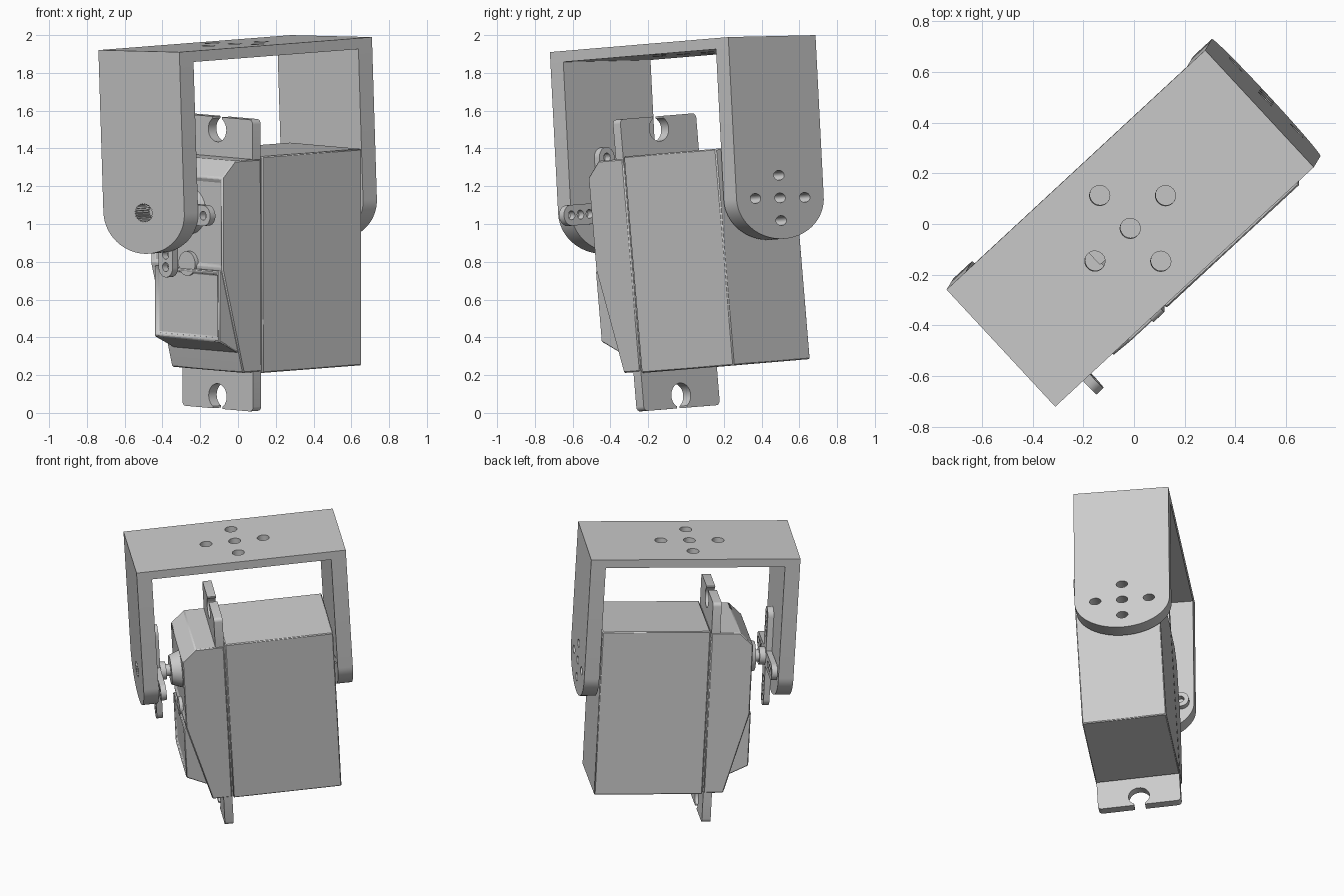
import bpy, bmesh, math
from mathutils import Vector, Matrix

cube = bpy.data.objects.get("Cube")
if cube:
    bpy.data.objects.remove(cube, do_unlink=True)

# Single grey material
grey = bpy.data.materials.new("plain grey")
grey.use_nodes = True
grey.diffuse_color = (0.6, 0.6, 0.6, 1)
grey.node_tree.nodes["Principled BSDF"].inputs["Base Color"].default_value = (0.6, 0.6, 0.6, 1)

# Local frames: x = width, y = shaft axis, z = up
L = Vector((0.732, 0.678, 0.057)).normalized()
W = Vector((0.687, -0.727, -0.016))
W = (W - L * W.dot(L)).normalized()
U = W.cross(L)
BRACKET = Matrix((W, L, U)).transposed().to_4x4()
BRACKET.translation = (-0.015, -0.0175, 1.955)
SERVO = BRACKET @ Matrix.Translation((0, 0, -0.858)) @ Matrix.Rotation(0.043, 4, 'Y')

# Order in which (profile a, profile b, depth) become x, y, z
PLACE = {'x': lambda a, b, d: (d, a, b),
         'y': lambda a, b, d: (a, d, b),
         'z': lambda a, b, d: (a, b, d)}


def prism(name, frame, axis, pts, d0, d1, scale=1.0, inset=0.0, bevel=0.0):
    """Extrude a profile along an axis; scale shrinks the far end about its middle."""
    bm = bmesh.new()
    ca = sum(p[0] for p in pts) / len(pts)
    cb = sum(p[1] for p in pts) / len(pts)
    near = [bm.verts.new(PLACE[axis](a, b, d0)) for a, b in pts]
    far = [bm.verts.new(PLACE[axis](ca + (a - ca) * scale, cb + (b - cb) * scale, d1)) for a, b in pts]
    bm.faces.new(near)
    bm.faces.new(far[::-1])
    for i in range(len(pts)):
        j = (i + 1) % len(pts)
        bm.faces.new((near[i], far[i], far[j], near[j]))
    bmesh.ops.recalc_face_normals(bm, faces=bm.faces)
    if inset:
        bm.normal_update()
        front = [f for f in bm.faces if f.normal.y < -0.99]
        bmesh.ops.inset_region(bm, faces=front, thickness=inset)
        bmesh.ops.inset_region(bm, faces=front, thickness=0.006, depth=-0.012)
    me = bpy.data.meshes.new(name)
    bm.to_mesh(me)
    bm.free()
    me.materials.append(grey)
    ob = bpy.data.objects.new(name, me)
    bpy.context.collection.objects.link(ob)
    ob.matrix_world = frame
    if bevel:
        mod = ob.modifiers.new("edge", 'BEVEL')
        mod.width, mod.segments, mod.limit_method = bevel, 1, 'ANGLE'
    return ob


def oval(a, b, ra, rb, n=28, start=0.0, sweep=math.tau):
    closed = sweep > 6.2
    steps = n if closed else n - 1
    return [(a + ra * math.cos(start + sweep * i / steps),
             b + rb * math.sin(start + sweep * i / steps)) for i in range(n)]


def rect(a0, a1, b0, b1):
    return [(a0, b0), (a1, b0), (a1, b1), (a0, b1)]


def capsule(half, r, vertical):
    """Rounded bar centred on the shaft."""
    pts = oval(half - r, 0, r, r, 12, -math.pi / 2, math.pi)
    pts += oval(r - half, 0, r, r, 12, math.pi / 2, math.pi)
    return [(SHAFT - b, a) if vertical else (SHAFT + a, b) for a, b in pts]


def cut(ob, cutters):
    """Subtract cutters, bake the result and drop the cutters."""
    for c in cutters:
        c.hide_render = True
        mod = ob.modifiers.new("cut", 'BOOLEAN')
        mod.operation, mod.solver, mod.object = 'DIFFERENCE', 'EXACT', c
    bpy.context.view_layer.update()
    dg = bpy.context.evaluated_depsgraph_get()
    me = bpy.data.meshes.new_from_object(ob.evaluated_get(dg))
    ob.modifiers.clear()
    ob.data = me
    for c in cutters:
        bpy.data.objects.remove(c, do_unlink=True)


def five_holes(axis, a, b, da, db, ra, rb, d0, d1):
    spots = [(0, 0), (da, 0), (-da, 0), (0, db), (0, -db)]
    return [prism("cutter", BRACKET, axis, oval(a + i, b + j, ra, rb, 24), d0, d1) for i, j in spots]


parts = []
HALF, LONG, WALL = 0.315, 0.696, 0.1
PIVOT = -0.858

# Bracket: top plate and two round-ended arms
top = prism("bracket_top", BRACKET, 'z', rect(-HALF, HALF, WALL - LONG, LONG - WALL), -0.058, 0)
cut(top, five_holes('z', 0, 0, 0.177, 0.19, 0.04, 0.04, -0.2, 0.1))
outline = [(HALF, 0), (-HALF, 0)] + oval(0, PIVOT, HALF, 0.217, 40, math.pi, math.pi)
arm_far = prism("bracket_arm_plain", BRACKET, 'y', outline, LONG - WALL, LONG)
cut(arm_far, five_holes('y', 0, PIVOT, 0.178, 0.12, 0.038, 0.026, 0.4, 0.9))
arm_horn = prism("bracket_arm_splined", BRACKET, 'y', outline, -LONG, WALL - LONG)
spline = [(math.cos(t) * r * 0.07, PIVOT + math.sin(t) * r * 0.05)
          for t, r in ((math.tau * i / 48, 1 if i % 2 else 0.87) for i in range(48))]
cut(arm_horn, [prism("cutter", BRACKET, 'y', spline, -0.9, -0.4)])
parts += [top, arm_far, arm_horn]

# Motor body and gear case
W0, W1, MID, SHAFT = -0.233, 0.325, 0.046, 0.06
CENTRE = -0.29
FACE = -0.43
parts.append(prism("motor_body", SERVO, 'y', rect(W0, W1, -0.863, 0.287), -0.142, 0.577, bevel=0.006))
parts.append(prism("body_seam", SERVO, 'y', rect(W0 + 0.008, W1 - 0.008, -0.85, 0.27), -0.155, -0.13))
case = [(-0.15, 0.275), (-0.34, 0.275), (FACE, 0.19), (FACE, -0.3), (-0.28, -0.855), (-0.15, -0.855)]
parts.append(prism("gear_case", SERVO, 'x', case, W0, W1, inset=0.025, bevel=0.007))
block = [(-0.3, -0.305), (-0.445, -0.305), (-0.445, -0.68), (-0.3, -0.75)]
parts.append(prism("case_block", SERVO, 'x', block, -0.19, 0.315, inset=0.025, bevel=0.006))
parts.append(prism("case_bump", SERVO, 'y', oval(SHAFT, -0.28, 0.065, 0.065), FACE + 0.02, -0.442))

# Mounting ears with open screw slots
for name, side in (("upper_ear", 1), ("lower_ear", -1)):
    r = 0.025
    pts = [(W0 + 0.004, 0.53), (W1 - 0.004, 0.53)]
    pts += oval(W1 - 0.004 - r, 0.775 - r, r, r, 5, 0, math.pi / 2)
    pts += oval(W0 + 0.004 + r, 0.775 - r, r, r, 5, math.pi / 2, math.pi / 2)
    ear = prism(name, SERVO, 'y', [(a, CENTRE + side * b) for a, b in pts], -0.207, -0.149)
    hole = oval(MID, CENTRE + side * 0.708, 0.07, 0.066)
    slot = rect(MID - 0.036, MID + 0.036, CENTRE + side * 0.72, CENTRE + side * 0.85)
    cut(ear, [prism("cutter", SERVO, 'y', s, -0.3, 0) for s in (hole, slot)])
    parts.append(ear)

# Output shaft: boss, shaft and hub
for name, r, d0, d1, s in (("shaft_boss", 0.13, FACE + 0.03, -0.485, 0.75),
                           ("output_shaft", 0.04, -0.47, -0.57, 1),
                           ("horn_hub", 0.06, -0.515, -0.58, 1)):
    parts.append(prism(name, SERVO, 'y', oval(SHAFT, 0, r, r), d0, d1, s))

# Four-armed horn with screw holes
for name, vertical, d0 in (("horn_bar_vertical", True, -0.595), ("horn_bar_across", False, -0.593)):
    bar = prism(name, SERVO, 'y', capsule(0.345, 0.055, vertical), d0, -0.555)
    spots = [s * k for s in (1, -1) for k in (0.16, 0.225, 0.29)]
    cut(bar, [prism("cutter", SERVO, 'y',
                    oval(SHAFT if vertical else SHAFT + k, k if vertical else 0, 0.024, 0.024, 16),
                    -0.7, -0.5) for k in spots])
    parts.append(bar)

# Smooth the round walls, keep edges crisp
bpy.ops.object.select_all(action='DESELECT')
for ob in parts:
    ob.select_set(True)
bpy.context.view_layer.objects.active = parts[0]
bpy.ops.object.shade_smooth_by_angle(angle=math.radians(30))
